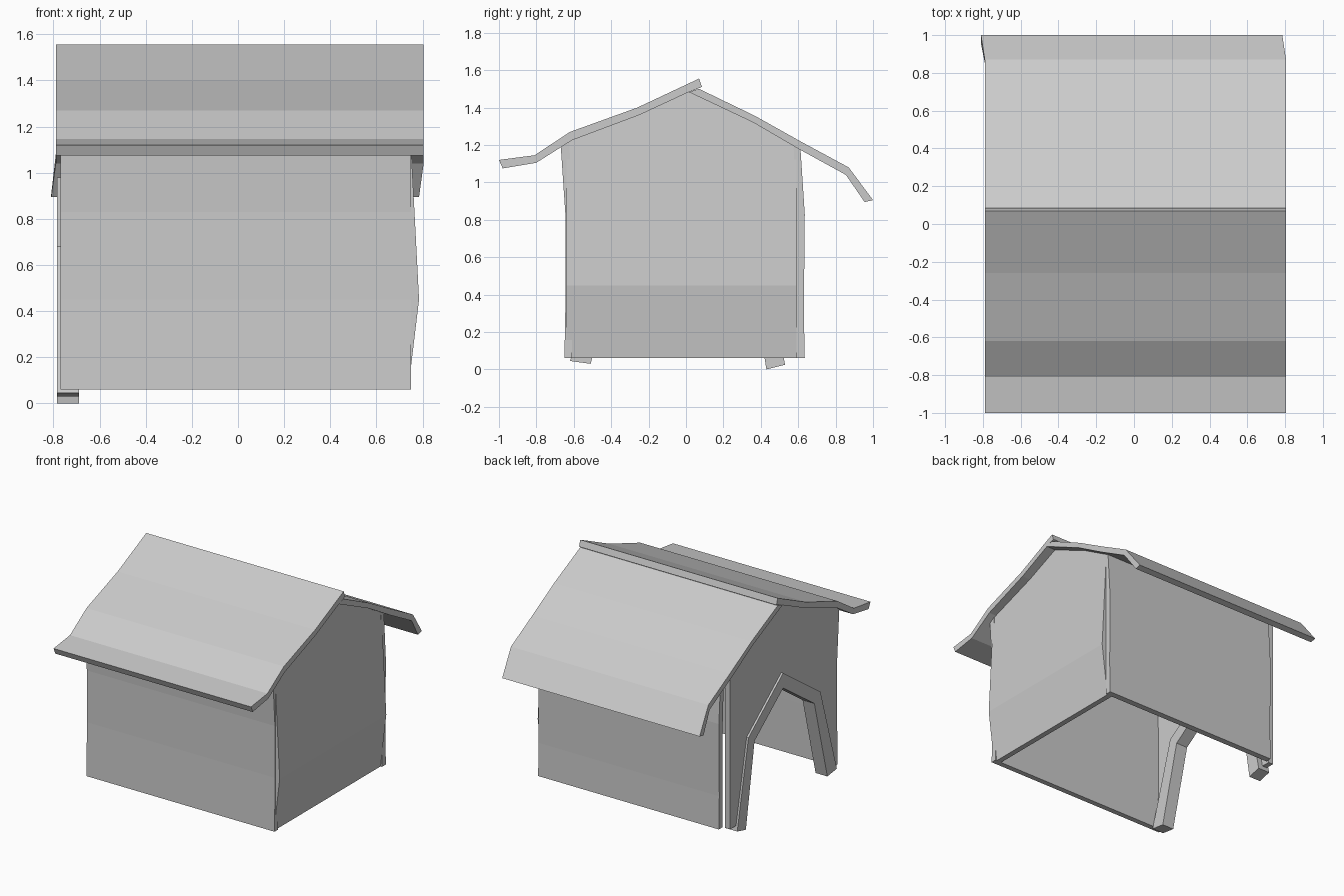
import bpy, bmesh

cube = bpy.data.objects.get("Cube")
if cube:
    bpy.data.objects.remove(cube)

grey = bpy.data.materials.new("plain grey")
grey.use_nodes = True
grey.diffuse_color = (0.6, 0.6, 0.6, 1)
grey.node_tree.nodes["Principled BSDF"].inputs["Base Color"].default_value = (0.6, 0.6, 0.6, 1)


def extrude_x(name, outline, x0, x1, bend_z=None, shift=None):
    """Extrude a (y, z) outline along x; optionally cut at a height and bend by shift(y, z)."""
    bm = bmesh.new()
    face = bm.faces.new([bm.verts.new((x0, y, z)) for y, z in outline])
    grown = bmesh.ops.extrude_face_region(bm, geom=[face], use_keep_orig=True)
    for v in grown["geom"]:
        if isinstance(v, bmesh.types.BMVert):
            v.co.x = x1
    if bend_z:
        bmesh.ops.bisect_plane(bm, geom=bm.verts[:] + bm.edges[:] + bm.faces[:],
                               plane_co=(0, 0, bend_z), plane_no=(0, 0, 1))
    if shift:
        for v in bm.verts:
            v.co.x += shift(v.co.y, v.co.z)
    bmesh.ops.recalc_face_normals(bm, faces=bm.faces[:])
    mesh = bpy.data.meshes.new(name)
    bm.to_mesh(mesh)
    bm.free()
    mesh.materials.append(grey)
    obj = bpy.data.objects.new(name, mesh)
    bpy.context.collection.objects.link(obj)
    return obj


def band(upper, lower):
    return upper + lower[::-1]


# Roof slabs: the front one overlaps the ridge, the back eave leans sideways
front_top = [(-1, 1.12), (-0.81, 1.145), (-0.62, 1.27), (-0.26, 1.40), (0.07, 1.555)]
front_under = [(-0.98, 1.075), (-0.8, 1.105), (-0.61, 1.225), (-0.25, 1.36),
               (0.015, 1.483), (0.085, 1.51)]
extrude_x("front_roof", band(front_top, front_under), -0.79, 0.805)

back_top = [(0.07, 1.5), (0.37, 1.355), (0.62, 1.215), (0.87, 1.08), (1, 0.905)]
back_under = [(0.015, 1.483), (0.36, 1.32), (0.6, 1.18), (0.855, 1.04), (0.955, 0.895)]
extrude_x("back_roof", band(back_top, back_under), -0.79, 0.805,
          shift=lambda y, z: -0.02 if y > 0.9 else 0)

# Long side walls, slightly bowed
front_outer = [(-0.65, 0.06), (-0.643, 0.45), (-0.645, 0.83), (-0.67, 1.2)]
front_inner = [(-0.61, 0.06), (-0.605, 0.45), (-0.605, 0.83), (-0.625, 1.225)]
extrude_x("front_wall", band(front_outer, front_inner), -0.77, 0.75)

back_outer = [(0.635, 0.06), (0.63, 0.3), (0.635, 0.83), (0.612, 1.18)]
back_inner = [(0.59, 0.06), (0.59, 0.3), (0.59, 0.83), (0.575, 1.2)]
extrude_x("back_wall", band(back_outer, back_inner), -0.71, 0.75)

# Gable ends: one solid and bent outward, one with the doorway cut out
gable_top = [(-0.64, 1.2), (-0.61, 1.23), (-0.25, 1.365), (0.015, 1.49), (0.36, 1.33), (0.59, 1.19)]
extrude_x("solid_gable", [(-0.64, 0.06)] + gable_top + [(0.59, 0.06)], 0.745, 0.785,
          bend_z=0.45,
          shift=lambda y, z: -0.12 * (0.45 - z) if z < 0.45 else -0.052 * (z - 0.45))

doorway = [(0.48, 0.06), (0.365, 0.635), (0, 0.925), (-0.395, 0.65), (-0.56, 0.06)]
extrude_x("door_gable", [(-0.64, 0.06)] + gable_top + [(0.59, 0.06)] + doorway, -0.77, -0.73)

# Doorway trim
trim_outer = [(-0.62, 0.045), (-0.43, 0.68), (0, 0.98), (0.40, 0.66), (0.53, 0.025)]
trim_inner = [(-0.51, 0.03), (-0.36, 0.62), (0, 0.87), (0.33, 0.61), (0.43, 0)]
extrude_x("door_trim", band(trim_outer, trim_inner), -0.785, -0.69)
